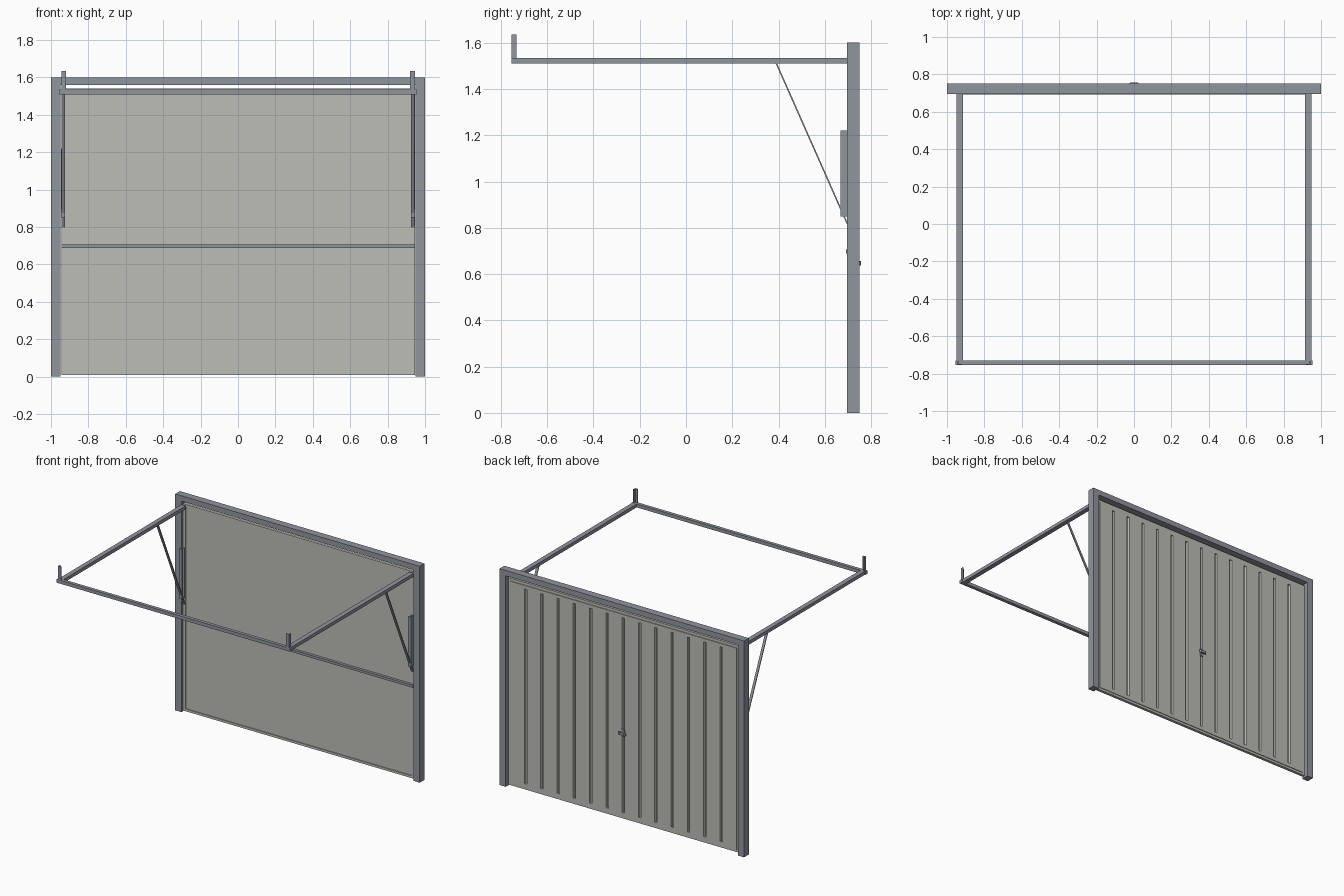
import bpy, bmesh
from mathutils import Vector

cube = bpy.data.objects.get("Cube")
if cube:
    bpy.data.objects.remove(cube, do_unlink=True)


def material(name, r, g, b):
    mat = bpy.data.materials.new(name)
    mat.use_nodes = True
    mat.diffuse_color = (r, g, b, 1)
    mat.node_tree.nodes["Principled BSDF"].inputs["Base Color"].default_value = (r, g, b, 1)
    return mat


STEEL = material("blue grey steel", 0.28, 0.30, 0.34)
PANEL = material("pale grey sheet", 0.51, 0.51, 0.47)


def prism(name, outline, start, end, mat, axis):
    """Extrude a 2D outline along x, y or z."""
    place = {"x": lambda a, b, t: (t, a, b),
             "y": lambda a, b, t: (a, t, b),
             "z": lambda a, b, t: (a, b, t)}[axis]
    bm = bmesh.new()
    rings = [[bm.verts.new(place(a, b, t)) for a, b in outline] for t in (start, end)]
    for ring in rings:
        bm.faces.new(ring)
    n = len(outline)
    for i in range(n):
        j = (i + 1) % n
        bm.faces.new((rings[0][i], rings[0][j], rings[1][j], rings[1][i]))
    bmesh.ops.recalc_face_normals(bm, faces=bm.faces)
    mesh = bpy.data.meshes.new(name)
    bm.to_mesh(mesh)
    bm.free()
    mesh.materials.append(mat)
    obj = bpy.data.objects.new(name, mesh)
    bpy.context.collection.objects.link(obj)
    return obj


def box(name, x, y, z, mat):
    outline = [(x[0], y[0]), (x[1], y[0]), (x[1], y[1]), (x[0], y[1])]
    return prism(name, outline, z[0], z[1], mat, "z")


# Fixed frame around the opening
box("frame_lintel", (-1, 1), (0.695, 0.75), (1.56, 1.6), STEEL)
for side, s in (("left", 1), ("right", -1)):
    box(side + "_frame_post", sorted((0.95 * s, s)), (0.695, 0.75), (0, 1.56), STEEL)

    # Overhead rail with an angle-section hanger at its far end
    box(side + "_rail", sorted((0.915 * s, 0.95 * s)), (-0.73, 0.695), (1.51, 1.535), STEEL)
    angle = [(0.945, -0.755), (0.945, -0.732), (0.939, -0.732),
             (0.939, -0.749), (0.92, -0.749), (0.92, -0.755)]
    prism(side + "_hanger", [(a * s, b) for a, b in angle], 1.53, 1.635, STEEL, "z")

    # Lifting arm from the rail down to the door
    top, bottom = Vector((0.39, 1.512)), Vector((0.705, 0.80))
    along = (bottom - top).normalized()
    off = Vector((-along.y, along.x)) * 0.003
    arm = [top + off, bottom + off, bottom - off, top - off]
    prism(side + "_lifting_arm", arm, 0.925 * s, 0.944 * s, STEEL, "x")

    # Spring cover, a channel open towards the middle
    channel = [(0.924, 0.668), (0.946, 0.668), (0.946, 0.7), (0.924, 0.7),
               (0.924, 0.694), (0.94, 0.694), (0.94, 0.674), (0.924, 0.674)]
    prism(side + "_spring_cover", [(a * s, b) for a, b in channel], 0.85, 1.22, STEEL, "z")

box("rail_crossbar", (-0.955, 0.955), (-0.755, -0.73), (1.51, 1.535), STEEL)

# Door sheet: flat inside, narrow grooves pressed into the outside
outer, groove = 0.732, 0.718
profile = [(-0.925, 0.712), (-0.925, outer)]
for i in range(-6, 7):
    x = i * 0.1333
    profile += [(x - 0.01, outer), (x - 0.006, groove), (x + 0.006, groove), (x + 0.01, outer)]
profile += [(0.925, outer), (0.925, 0.712)]
prism("door_sheet", profile, 0.055, 1.495, PANEL, "z")
box("door_bottom_band", (-0.925, 0.925), (0.712, outer), (0.027, 0.055), PANEL)
box("door_top_band", (-0.925, 0.925), (0.712, outer), (1.495, 1.52), PANEL)

# Rim folded around the door edge
for s in (-1, 1):
    box("door_side_rim", sorted((0.925 * s, 0.945 * s)), (0.706, 0.727), (0.01, 1.54), PANEL)
for z in ((0.01, 0.027), (1.52, 1.54)):
    box("door_end_rim", (-0.925, 0.925), (0.706, 0.727), z, PANEL)

# Stiffening bar across the inside
box("door_brace", (-0.945, 0.945), (0.692, 0.713), (0.688, 0.706), STEEL)

# Turning handle on the outside
box("handle_plate", (-0.014, 0.014), (0.73, 0.737), (0.62, 0.675), STEEL)
box("handle_stem", (-0.007, 0.007), (0.735, 0.75), (0.638, 0.655), STEEL)
grip = [(-0.03, 0.746), (-0.02, 0.757), (0.02, 0.757), (0.03, 0.746)]
prism("handle_grip", grip, 0.637, 0.656, STEEL, "z")
